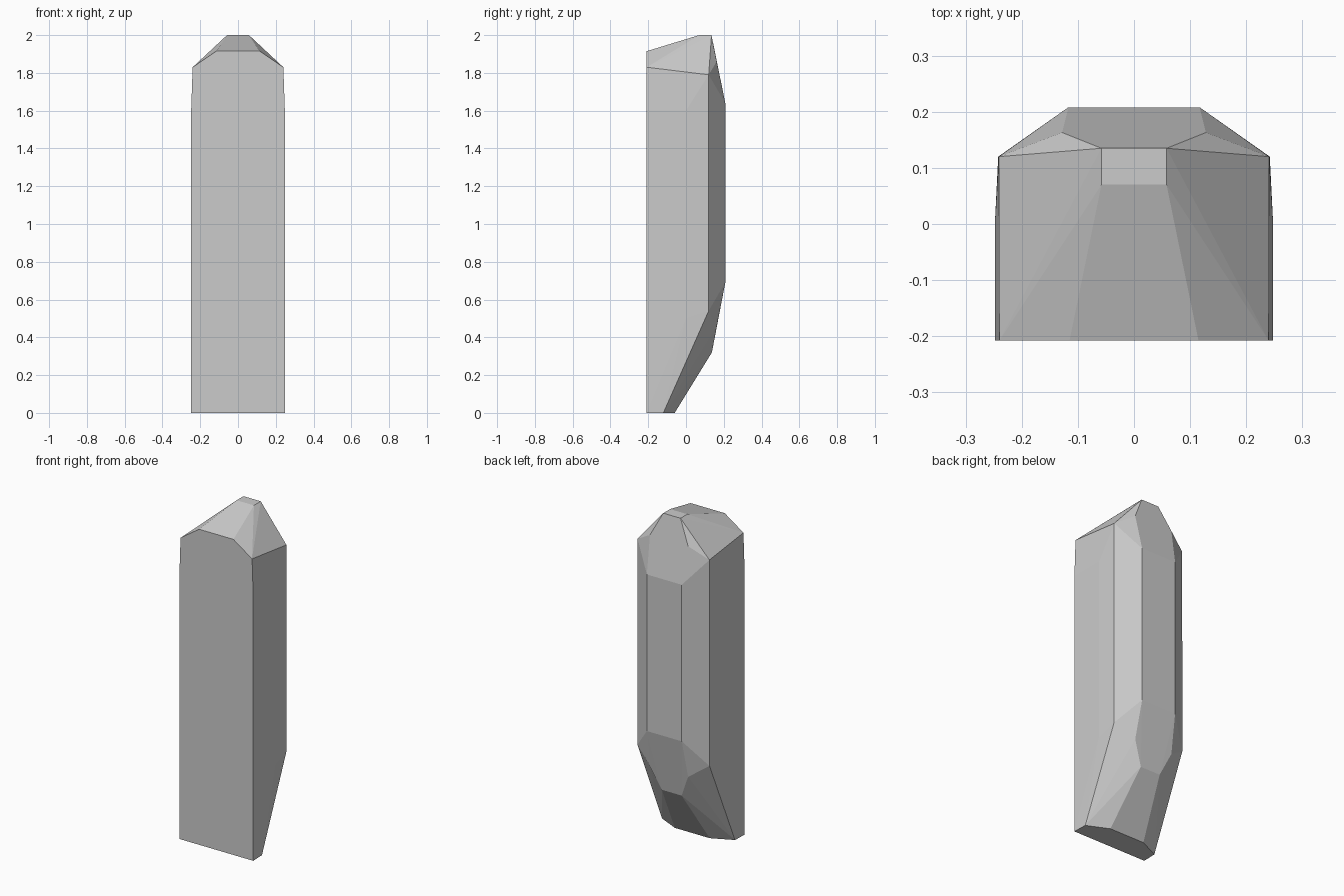
import bpy, bmesh

if "Cube" in bpy.data.objects:
    bpy.data.objects.remove(bpy.data.objects["Cube"])

# Right-hand corners of the faceted block (x, y, z); the left side is mirrored
half = [
    # flat front
    (0.248, -0.208, 0.0), (0.248, -0.208, 1.60),
    (0.24, -0.208, 1.83), (0.115, -0.208, 1.915),
    # slightly bulged side
    (0.248, 0.0, 0.50), (0.248, 0.0, 1.60),
    (0.242, 0.12, 0.54), (0.241, 0.12, 1.79),
    # top cap
    (0.058, 0.07, 2.0), (0.058, 0.135, 2.0),
    # back facets
    (0.128, 0.163, 1.86), (0.117, 0.208, 1.64),
    (0.117, 0.208, 0.69), (0.128, 0.163, 0.46), (0.067, 0.137, 0.32),
    # base
    (0.245, -0.12, 0.0), (0.117, -0.06, 0.0),
]

# Wrap the mirrored corners in a convex skin
bm = bmesh.new()
for x, y, z in half:
    for side in (1, -1):
        bm.verts.new((side * x, y, z))
res = bmesh.ops.convex_hull(bm, input=bm.verts[:])
loose = [v for v in bm.verts if not v.link_faces]
bmesh.ops.delete(bm, geom=loose, context='VERTS')
bmesh.ops.dissolve_limit(bm, angle_limit=0.01, verts=bm.verts[:], edges=bm.edges[:])
bmesh.ops.recalc_face_normals(bm, faces=bm.faces[:])

mesh = bpy.data.meshes.new("stone_pillar")
bm.to_mesh(mesh)
bm.free()
bpy.context.collection.objects.link(bpy.data.objects.new("stone_pillar", mesh))
